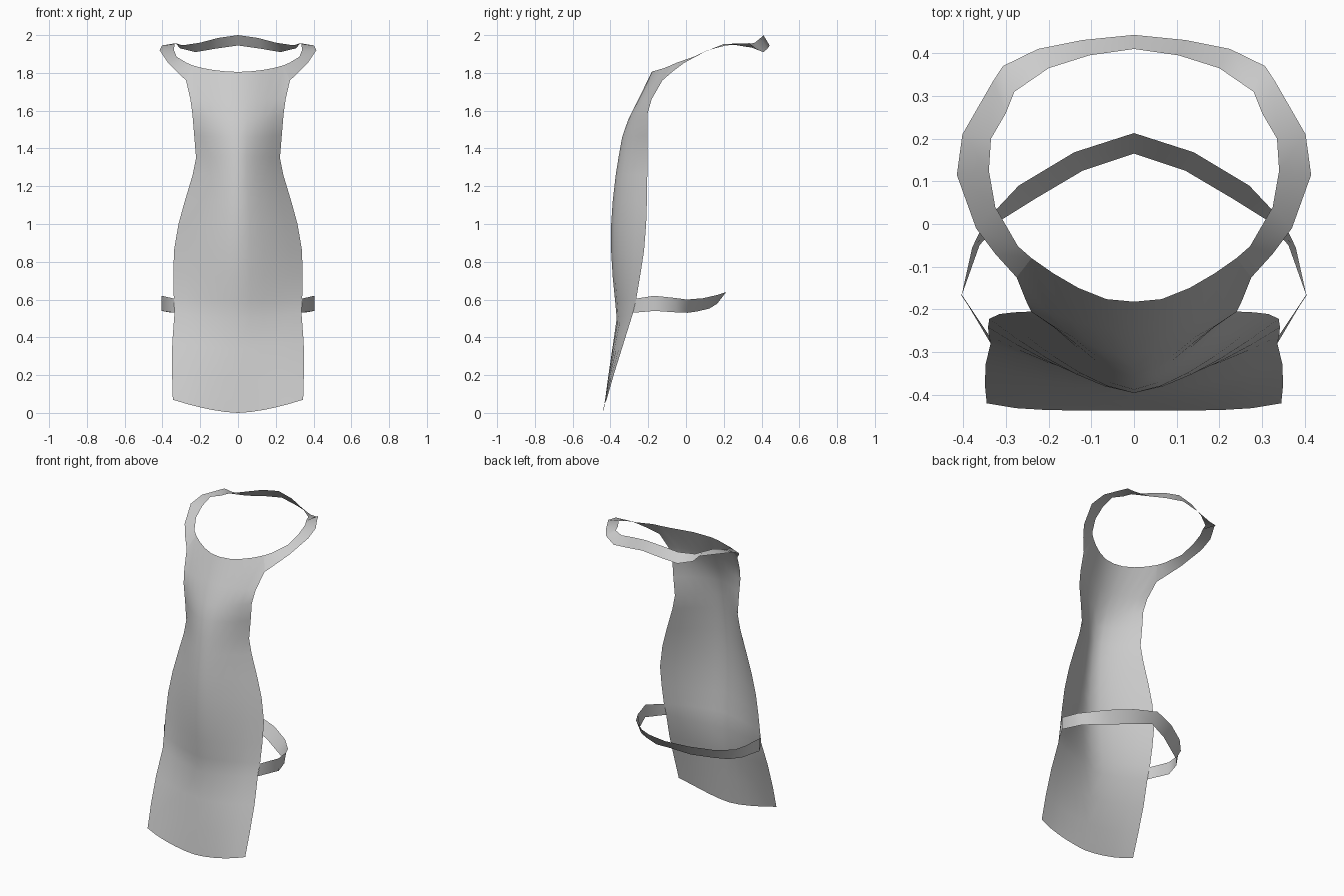
import bpy


def make_sheet(name, rows):
    """Half sheet from rows of points, mirrored across x = 0."""
    n = len(rows[0])
    verts = [p for r in rows for p in r]
    faces = [(i * n + j, i * n + j + 1, (i + 1) * n + j + 1, (i + 1) * n + j)
             for i in range(len(rows) - 1) for j in range(n - 1)]
    mesh = bpy.data.meshes.new(name)
    mesh.from_pydata(verts, [], faces)
    mesh.shade_smooth()
    ob = bpy.data.objects.new(name, mesh)
    bpy.context.collection.objects.link(ob)
    mod = ob.modifiers.new("mirror", 'MIRROR')
    mod.use_clip = True
    mod.merge_threshold = 0.002
    return ob


# Apron body: centre z, edge z, half width, centre y, edge y, curve power
profile = [
    (0.00, 0.07, 0.345, -0.437, -0.420, 5.0),
    (0.17, 0.21, 0.349, -0.415, -0.380, 2.5),
    (0.34, 0.37, 0.348, -0.390, -0.330, 1.8),
    (0.50, 0.53, 0.336, -0.367, -0.280, 1.5),
    (0.60, 0.61, 0.340, -0.376, -0.262, 1.5),
    (0.72, 0.73, 0.342, -0.388, -0.242, 1.5),
    (0.85, 0.86, 0.339, -0.396, -0.222, 1.5),
    (1.00, 1.00, 0.315, -0.396, -0.211, 1.5),
    (1.12, 1.12, 0.282, -0.388, -0.207, 1.5),
    (1.26, 1.26, 0.240, -0.372, -0.205, 1.6),
    (1.36, 1.35, 0.222, -0.356, -0.205, 1.6),
    (1.46, 1.47, 0.232, -0.338, -0.203, 1.6),
    (1.55, 1.58, 0.241, -0.307, -0.205, 1.7),
    (1.66, 1.66, 0.252, -0.252, -0.182, 1.8),
]
cols = [0, 0.2, 0.4, 0.6, 0.8, 1]
body = []
for zc, ze, w, yc, ye, p in profile:
    body.append([(w * t, yc + (ye - yc) * t ** p, zc + (ze - zc) * t ** 1.6)
                 for t in cols])
# Neckline, ending at the strap root
body.append([(0, -0.182, 1.805), (0.065, -0.176, 1.808), (0.13, -0.150, 1.815),
             (0.19, -0.115, 1.826), (0.24, -0.080, 1.84), (0.275, -0.125, 1.76)])
make_sheet("apron_body", body)

# Neck strap: outer edge, inner edge
make_sheet("neck_strap", [list(reversed(r)) for r in [
    [(0.275, -0.125, 1.760), (0.240, -0.080, 1.840)],
    [(0.325, -0.070, 1.808), (0.272, -0.052, 1.853)],
    [(0.370, -0.010, 1.853), (0.325, 0.040, 1.885)],
    [(0.415, 0.115, 1.920), (0.340, 0.125, 1.923)],
    [(0.402, 0.210, 1.945), (0.335, 0.200, 1.953)],
    [(0.330, 0.335, 1.957), (0.300, 0.260, 1.948)],
    [(0.307, 0.370, 1.930), (0.280, 0.310, 1.948)],
    [(0.225, 0.410, 1.910), (0.200, 0.365, 1.960)],
    [(0.120, 0.431, 1.928), (0.105, 0.395, 1.985)],
    [(0.000, 0.443, 1.945), (0.000, 0.410, 2.000)],
]])

# Waist strap: top edge, bottom edge
make_sheet("waist_strap", [
    [(0.338, -0.264, 0.605), (0.335, -0.281, 0.530)],
    [(0.404, -0.168, 0.620), (0.404, -0.165, 0.540)],
    [(0.379, -0.055, 0.608), (0.362, -0.050, 0.532)],
    [(0.350, 0.005, 0.600), (0.310, 0.010, 0.530)],
    [(0.270, 0.090, 0.607), (0.230, 0.060, 0.537)],
    [(0.140, 0.168, 0.625), (0.120, 0.125, 0.553)],
    [(0.000, 0.213, 0.640), (0.000, 0.165, 0.578)],
])
